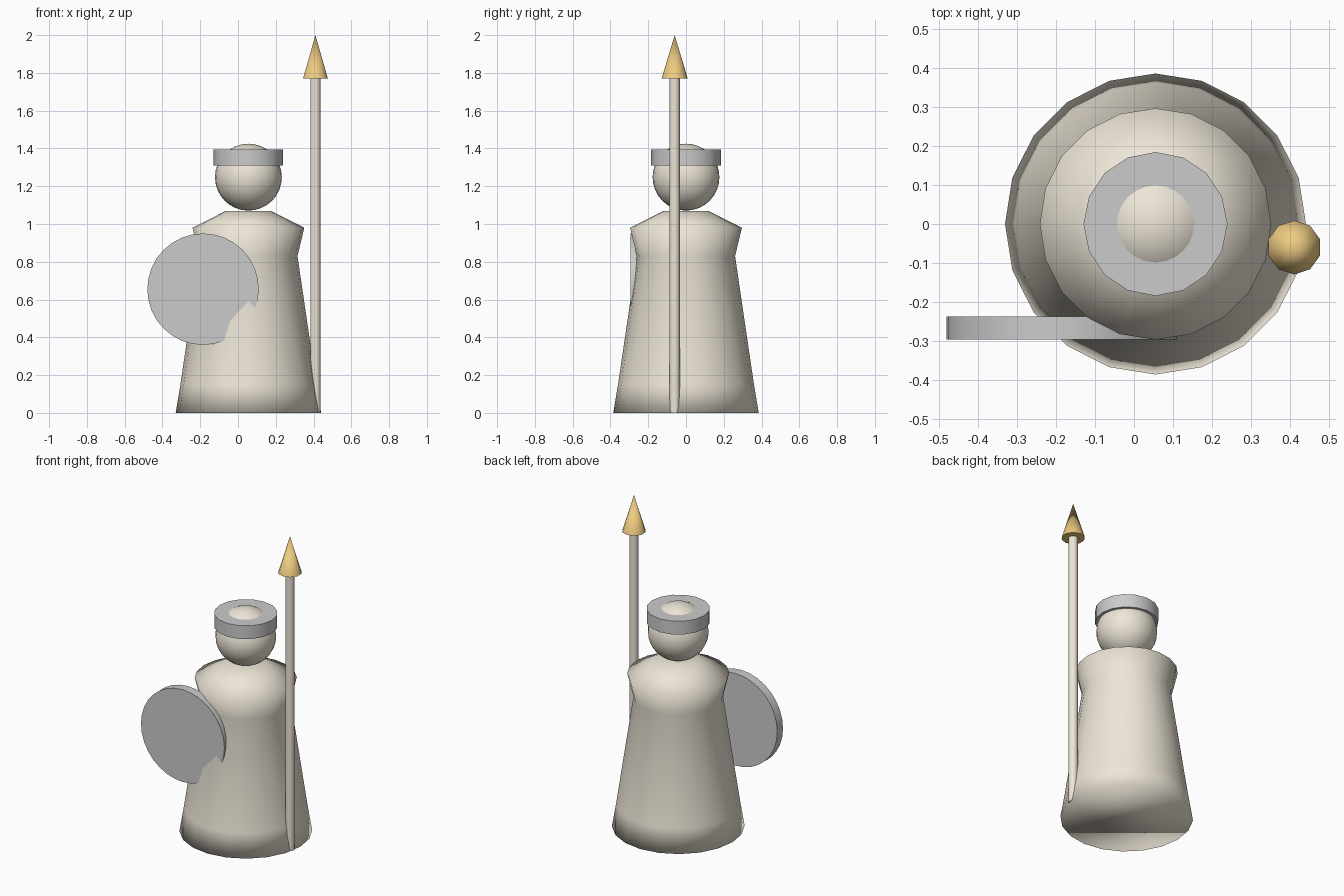
import bpy, bmesh, math

if "Cube" in bpy.data.objects:
    bpy.data.objects.remove(bpy.data.objects["Cube"])

CX = 0.055  # axis of the figure


def material(name, rgb):
    m = bpy.data.materials.new(name)
    m.diffuse_color = (*rgb, 1)
    m.use_nodes = True
    m.node_tree.nodes["Principled BSDF"].inputs["Base Color"].default_value = m.diffuse_color
    return m


cream = material("cream", (0.85, 0.79, 0.68))
gold = material("gold", (0.85, 0.60, 0.22))


def finish(name, mat=None, angle=35):
    ob = bpy.context.object
    ob.name = name
    if mat:
        ob.data.materials.append(mat)
    if angle is None:
        bpy.ops.object.shade_smooth()
    else:
        bpy.ops.object.shade_smooth_by_angle(angle=math.radians(angle))
    return ob


def frustum(name, x, y, z0, z1, r0, r1, sides, mat=None):
    bpy.ops.mesh.primitive_cone_add(vertices=sides, radius1=r0, radius2=r1,
                                    depth=z1 - z0, location=(x, y, (z0 + z1) / 2))
    return finish(name, mat, 40)


def lathe(name, profile, sides, x, mat):
    bm = bmesh.new()
    rings = []
    for r, z in profile:
        angles = [2 * math.pi * i / sides for i in range(sides)]
        rings.append([bm.verts.new((r * math.sin(a), r * math.cos(a), z)) for a in angles])
    for lo, hi in zip(rings, rings[1:]):
        for i in range(sides):
            j = (i + 1) % sides
            bm.faces.new((lo[i], lo[j], hi[j], hi[i]))
    bm.faces.new(rings[0])
    bm.faces.new(rings[-1])
    bmesh.ops.recalc_face_normals(bm, faces=bm.faces)
    me = bpy.data.meshes.new(name)
    bm.to_mesh(me)
    bm.free()
    ob = bpy.data.objects.new(name, me)
    ob.location.x = x
    bpy.context.collection.objects.link(ob)
    bpy.ops.object.select_all(action='DESELECT')
    ob.select_set(True)
    bpy.context.view_layer.objects.active = ob
    return finish(name, mat, None)


# Robe with flared shoulders, softly shaded all over
lathe("robe", [(0.385, 0), (0.36, 0.15), (0.26, 0.83), (0.296, 0.98), (0.118, 1.07)],
      20, CX, cream)

# Head
bpy.ops.mesh.primitive_uv_sphere_add(segments=24, ring_count=16, radius=0.177,
                                     location=(CX, 0, 1.248))
finish("head", cream, None)

# Helmet band, with the crown of the head poking through
frustum("helmet", CX, 0, 1.31, 1.395, 0.184, 0.184, 16)

# Round shield, partly sunk into the robe
bpy.ops.mesh.primitive_cylinder_add(vertices=32, radius=0.295, depth=0.058,
                                    location=(-0.185, -0.266, 0.655),
                                    rotation=(math.pi / 2, 0, 0))
finish("shield")

# Spear
frustum("spear_shaft", 0.41, -0.06, 0, 1.77, 0.028, 0.028, 10, cream)
frustum("spear_tip", 0.41, -0.06, 1.77, 2.0, 0.069, 0, 10, gold)
